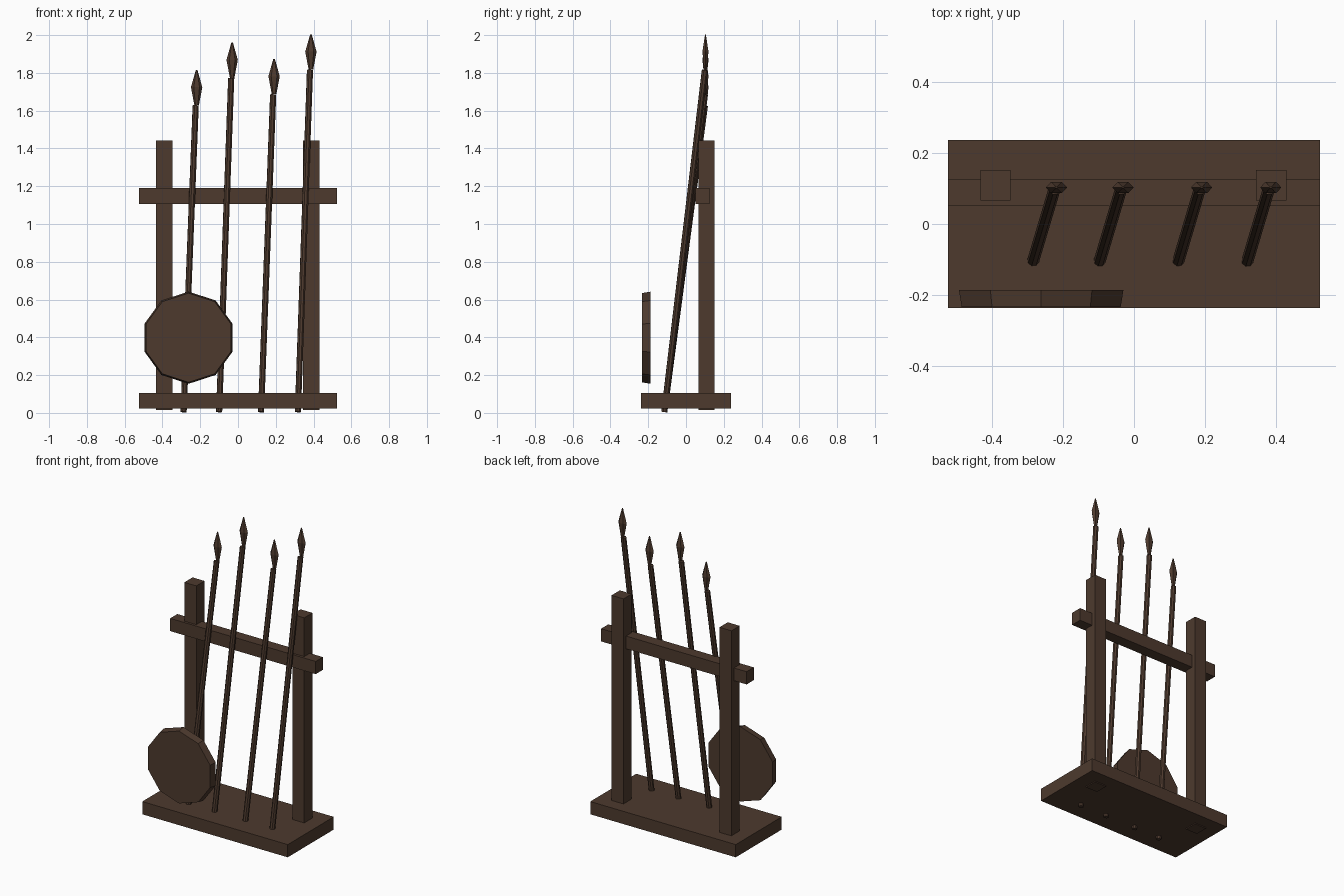
import bpy
import bmesh
from mathutils import Vector, Matrix

if "Cube" in bpy.data.objects:
    bpy.data.objects.remove(bpy.data.objects["Cube"], do_unlink=True)

wood = bpy.data.materials.new("dark_brown_wood")
wood.use_nodes = True
colour = (0.075, 0.042, 0.027, 1)
wood.diffuse_color = colour
wood.node_tree.nodes["Principled BSDF"].inputs["Base Color"].default_value = colour


def finish(name, bm):
    mesh = bpy.data.meshes.new(name)
    bmesh.ops.recalc_face_normals(bm, faces=bm.faces)
    bm.to_mesh(mesh)
    bm.free()
    mesh.materials.append(wood)
    obj = bpy.data.objects.new(name, mesh)
    bpy.context.collection.objects.link(obj)
    return obj


def box(name, low, high):
    low, high = Vector(low), Vector(high)
    bm = bmesh.new()
    place = Matrix.Translation((low + high) / 2) @ Matrix.Diagonal((high - low).to_4d())
    bmesh.ops.create_cube(bm, size=1, matrix=place)
    return finish(name, bm)


def rod(name, start, end, r1, r2, sides):
    """Tapered prism running from start to end."""
    start, end = Vector(start), Vector(end)
    axis = end - start
    turn = axis.to_track_quat("Z", "Y").to_matrix().to_4x4()
    bm = bmesh.new()
    bmesh.ops.create_cone(bm, cap_ends=True, segments=sides, radius1=r1, radius2=r2,
                          depth=axis.length,
                          matrix=Matrix.Translation((start + end) / 2) @ turn)
    return finish(name, bm)


def spear_head(name, x, y, z):
    """Flattened six-sided leaf, widest at the middle."""
    profile = [(0.012, 0), (0.03, 0.095), (0.004, 0.187)]
    bm = bmesh.new()
    rings = []
    for radius, height in profile:
        ring = bmesh.ops.create_circle(
            bm, segments=6, radius=radius,
            matrix=Matrix.Translation((x, y, z + height))
            @ Matrix.Diagonal((1, 0.62, 1, 1)) @ Matrix.Rotation(1.5708, 4, "Z"))
        rings.append(ring["verts"])
    for a, b in zip(rings, rings[1:]):
        for i in range(6):
            j = (i + 1) % 6
            bm.faces.new((a[i], a[j], b[j], b[i]))
    bm.faces.new(rings[0])
    bm.faces.new(rings[-1])
    # point the hexagon along x
    bmesh.ops.remove_doubles(bm, verts=bm.verts, dist=0.0001)
    xs = max(abs(v.co.x - x) for v in bm.verts)
    for v in bm.verts:
        v.co.x = x + (v.co.x - x) * 0.03 / xs
    return finish(name, bm)


# Rack frame
box("base_board", (-0.525, -0.237, 0.022), (0.525, 0.237, 0.105))
for side, x in (("right", -0.391), ("left", 0.388)):
    box(side + "_post", (x - 0.043, 0.067, 0.016), (x + 0.043, 0.152, 1.443))
box("cross_bar", (-0.525, 0.051, 1.107), (0.525, 0.125, 1.19))

# Leaning spears: foot x and shaft top height
for n, (x, top) in enumerate([(-0.288, 1.627), (-0.1, 1.772), (0.122, 1.685), (0.317, 1.815)], 1):
    rod(f"spear_shaft_{n}", (x, -0.115, 0.005), (x + 0.064, 0.1, top), 0.017, 0.017, 8)
    spear_head(f"spear_head_{n}", x + 0.069, 0.103, top + 0.002)

# Ten-sided shield, slightly narrower at the front
rod("shield", (-0.262, -0.234, 0.398), (-0.262, -0.187, 0.398), 0.236, 0.244, 10)
